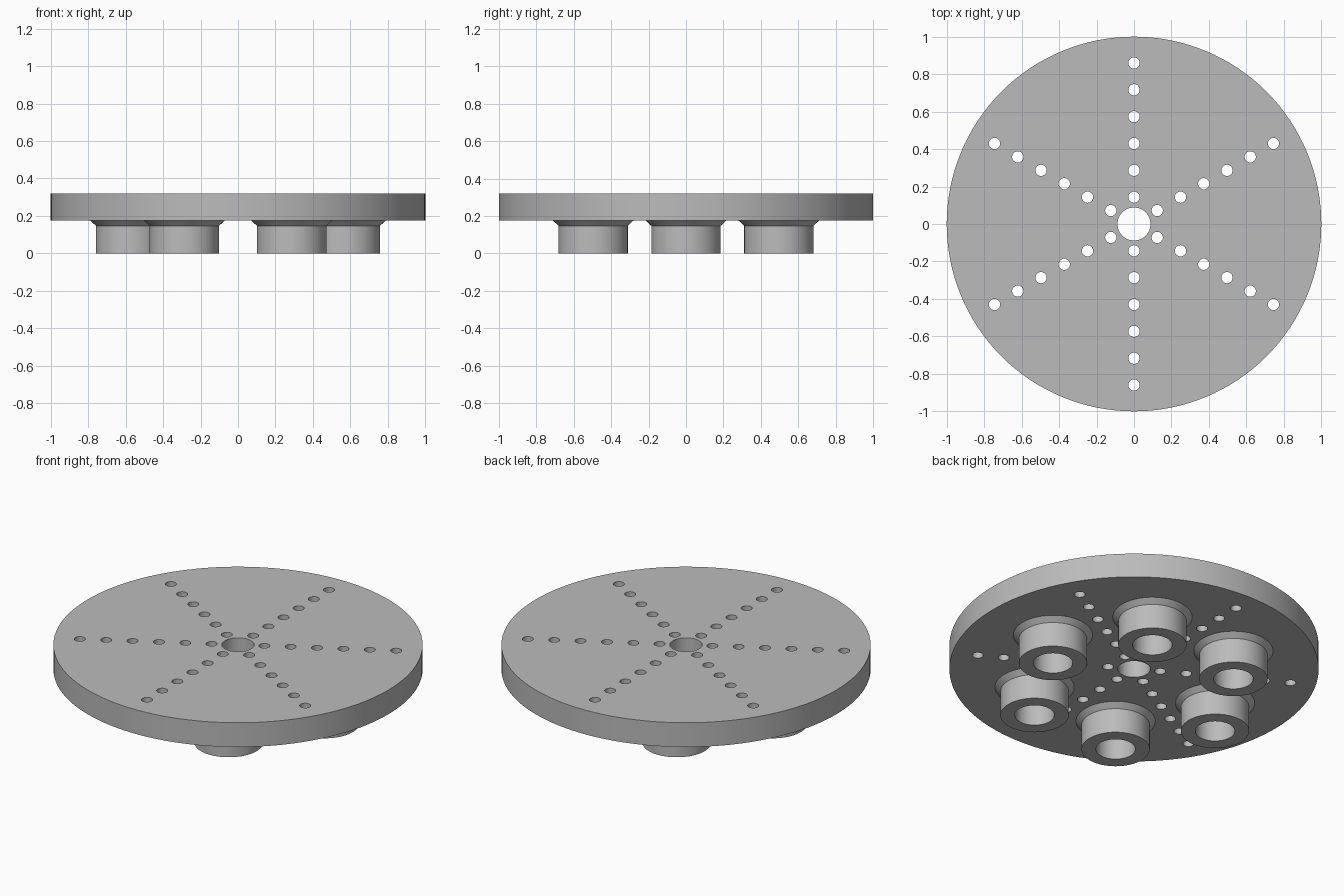
import bpy, bmesh
from math import cos, sin, pi, radians

cube = bpy.data.objects.get("Cube")
if cube:
    bpy.data.objects.remove(cube, do_unlink=True)

PLATE_LOW, PLATE_TOP = 0.175, 0.32
HOLE_STEP = 0.1433
BOSS_RING = 0.573

grey = bpy.data.materials.new("plain grey")
grey.use_nodes = True
colour = (0.5, 0.5, 0.5, 1)
grey.diffuse_color = colour
grey.node_tree.nodes["Principled BSDF"].inputs["Base Color"].default_value = colour


def make_object(name, bm):
    bmesh.ops.recalc_face_normals(bm, faces=bm.faces)
    mesh = bpy.data.meshes.new(name)
    bm.to_mesh(mesh)
    bm.free()
    mesh.materials.append(grey)
    obj = bpy.data.objects.new(name, mesh)
    bpy.context.collection.objects.link(obj)
    return obj


def add_cylinder(bm, x, y, radius, low, high, sides):
    verts = bmesh.ops.create_cone(bm, cap_ends=True, segments=sides, radius1=radius,
                                  radius2=radius, depth=high - low)["verts"]
    bmesh.ops.translate(bm, verts=verts, vec=(x, y, (low + high) / 2))


def smooth(obj):
    bpy.ops.object.select_all(action="DESELECT")
    obj.select_set(True)
    bpy.context.view_layer.objects.active = obj
    bpy.ops.object.shade_smooth_by_angle(angle=radians(30))


# Round plate
bm = bmesh.new()
add_cylinder(bm, 0, 0, 1, PLATE_LOW, PLATE_TOP, 128)
plate = make_object("round_plate", bm)

# Centre bore and six rows of small through holes
bm = bmesh.new()
add_cylinder(bm, 0, 0, 0.088, 0.1, 0.4, 64)
for arm in range(6):
    angle = radians(30 + 60 * arm)
    for step in range(1, 7):
        r = HOLE_STEP * step
        add_cylinder(bm, r * cos(angle), r * sin(angle), 0.03, 0.1, 0.4, 32)
cutter = make_object("hole_cutter", bm)

drill = plate.modifiers.new("drill", "BOOLEAN")
drill.object = cutter
drill.operation = "DIFFERENCE"
drill.solver = "EXACT"
bpy.context.view_layer.objects.active = plate
bpy.ops.object.modifier_apply(modifier="drill")
bpy.data.objects.remove(cutter, do_unlink=True)
smooth(plate)

# Hollow boss outline: bore, foot, wall, flared collar, seat inside the plate
SEAT = PLATE_LOW + 0.005
PROFILE = [(0.107, SEAT), (0.107, 0), (0.185, 0), (0.185, 0.147),
           (0.215, PLATE_LOW), (0.215, SEAT)]
SIDES = 64

for i in range(6):
    bm = bmesh.new()
    rings = [[bm.verts.new((r * cos(2 * pi * s / SIDES), r * sin(2 * pi * s / SIDES), z))
              for s in range(SIDES)] for r, z in PROFILE]
    for a, b in zip(rings, rings[1:] + rings[:1]):
        for s in range(SIDES):
            t = (s + 1) % SIDES
            bm.faces.new((a[s], a[t], b[t], b[s]))
    boss = make_object(f"hollow_boss_{i + 1}", bm)
    angle = radians(60 * i)
    boss.location = (BOSS_RING * cos(angle), BOSS_RING * sin(angle), 0)
    smooth(boss)
